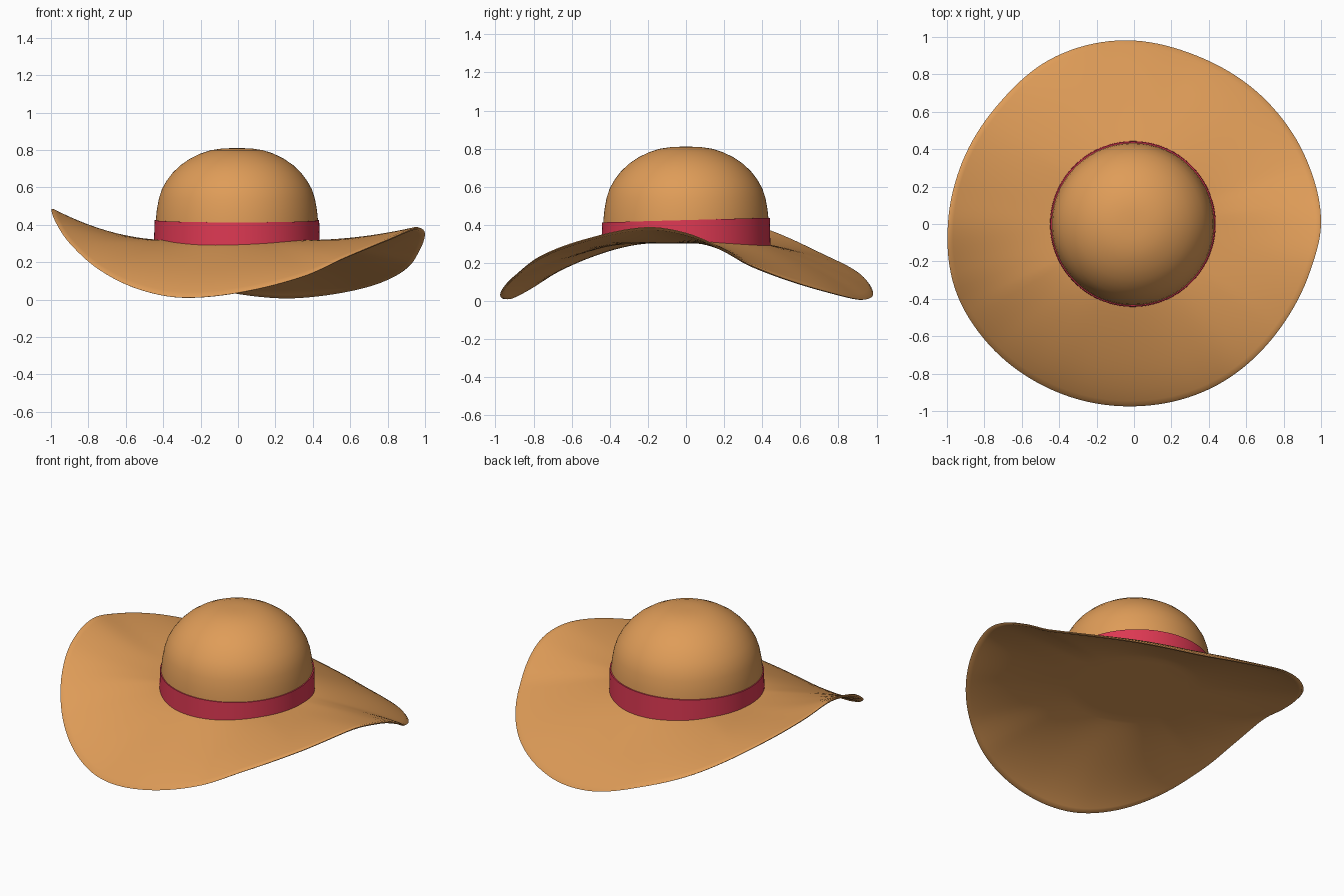
import bpy, bmesh, math

if "Cube" in bpy.data.objects:
    bpy.data.objects.remove(bpy.data.objects["Cube"])

BASE, R0, N = 0.318, 0.35, 144   # brim height at crown, start of slope, segments

# brim edge: angle (deg) -> height, and angle -> outline radius
EDGE_Z = [(0, .36), (12, .27), (20, .195), (35, .11), (52, .05), (70, .015), (82, .02),
          (95, .055), (111, .137), (130, .235), (153, .375), (170, .455), (182, .49),
          (195, .43), (207, .315), (222, .17), (237, .065), (252, .017), (270, .043),
          (291, .13), (307, .235), (326, .325), (347, .39)]
EDGE_R = [(0, 1.0), (20, .985), (42, .968), (69, .96), (95, .985), (117, .988), (138, .968),
          (161, .977), (180, .995), (200, 1.018), (218, 1.01), (243, .99), (270, .975),
          (295, .97), (324, .96), (345, .975)]


def periodic(pts, deg):
    """Smooth closed interpolation through (angle, value) points."""
    deg %= 360
    n = len(pts)

    def p(i):
        return pts[i % n][0] + 360 * (i // n), pts[i % n][1]

    i = max(k for k in range(n) if pts[k][0] <= deg)
    (x0, y0), (x1, y1), (x2, y2), (x3, y3) = p(i - 1), p(i), p(i + 1), p(i + 2)
    h = x2 - x1
    u = (deg - x1) / h
    m1, m2 = (y2 - y0) / (x2 - x0) * h, (y3 - y1) / (x3 - x1) * h
    return ((2*u**3 - 3*u**2 + 1) * y1 + (u**3 - 2*u**2 + u) * m1
            + (3*u**2 - 2*u**3) * y2 + (u**3 - u**2) * m2)


def brim_z(deg, r):
    """Height of the brim surface at an angle and radius."""
    t = max(0, (r - R0) / (periodic(EDGE_R, deg) - R0))
    d = periodic(EDGE_Z, deg) - BASE
    s = t ** 2.0 if d > 0 else .88 * t ** 1.2 + .12 * t ** 6
    return BASE + d * s


def material(name, col):
    m = bpy.data.materials.new(name)
    m.diffuse_color = (*col, 1)
    m.use_nodes = True
    m.node_tree.nodes["Principled BSDF"].inputs["Base Color"].default_value = m.diffuse_color
    return m


def rings_object(name, rings, mat, cap_start=False, cap_end=False):
    """Bridge rings of points; optionally close the ends with a fan."""
    bm = bmesh.new()
    loops = [[bm.verts.new(c) for c in ring] for ring in rings]
    for a, b in zip(loops, loops[1:]):
        for i in range(N):
            j = (i + 1) % N
            bm.faces.new((a[i], a[j], b[j], b[i]))
    for flag, k in ((cap_start, 0), (cap_end, -1)):
        if flag:
            c = bm.verts.new((sum(v.co.x for v in loops[k]) / N, sum(v.co.y for v in loops[k]) / N,
                              sum(v.co.z for v in loops[k]) / N))
            for i in range(N):
                bm.faces.new((c, loops[k][i], loops[k][(i + 1) % N]))
    bmesh.ops.recalc_face_normals(bm, faces=bm.faces)
    me = bpy.data.meshes.new(name)
    bm.to_mesh(me)
    bm.free()
    me.materials.append(mat)
    ob = bpy.data.objects.new(name, me)
    bpy.context.collection.objects.link(ob)
    bpy.ops.object.select_all(action='DESELECT')
    ob.select_set(True)
    bpy.context.view_layer.objects.active = ob
    bpy.ops.object.shade_smooth_by_angle(angle=math.radians(50))
    return ob


def polar(deg, r, z, cx=0.0):
    a = math.radians(deg)
    return (cx + r * math.cos(a), r * math.sin(a), z)


tan = material("tan felt", (.74, .335, .098))
red = material("red ribbon", (.72, .04, .085))
ANG = [360 * i / N for i in range(N)]

# wavy brim: top surface from centre to edge, then the underside back to the centre
fr = [.05, .15, .25, .32, .36, .4, .45, .5, .55, .6, .65, .7, .75, .8, .85, .9, .94, .97, .99]


def brim_ring(f, drop):
    ring = []
    for a in ANG:
        r = f * periodic(EDGE_R, a)
        ring.append(polar(a, r, brim_z(a, r) - drop))
    return ring


rings = [brim_ring(f, 0) for f in fr] + [brim_ring(1, .006)]
rings += [brim_ring(f, .015) for f in reversed(fr)]
rings_object("brim", rings, tan, True, True)

# rounded crown
CX = -.006
profile = [(.436, .36), (.434, .42), (.428, .48), (.417, .54), (.401, .59), (.376, .635),
           (.342, .68), (.3, .72), (.25, .754), (.195, .781), (.14, .799), (.08, .808), (.03, .81)]
rings_object("crown", [[polar(a, r, z, CX) for a in ANG] for r, z in profile], tan, False, True)


# ribbon band, its lower edge follows the brim
def top_z(a):
    return .425 + .012 * math.sin(math.radians(a))


rings_object("hat_band", [
    [polar(a, .443, brim_z(a, .443) - .008, CX) for a in ANG],
    [polar(a, .440, top_z(a), CX) for a in ANG],
    [polar(a, .425, top_z(a), CX) for a in ANG]], red)
